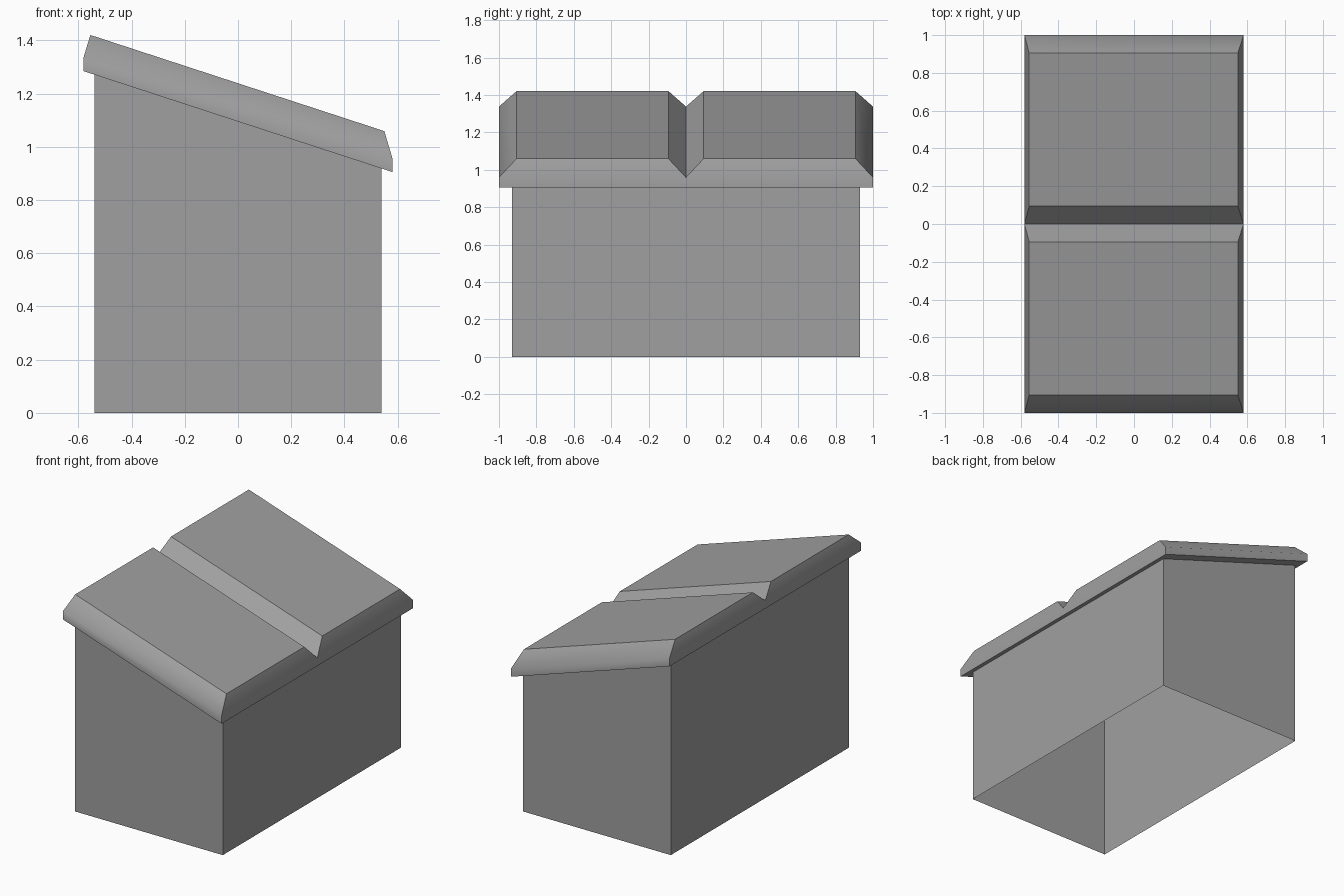
import bpy, bmesh

cube = bpy.data.objects.get("Cube")
if cube:
    bpy.data.objects.remove(cube, do_unlink=True)

SLOPE = -0.327   # roof falls towards +x
EAVES = 1.095    # underside height at x = 0

grey = bpy.data.materials.new("plain_grey")
grey.use_nodes = True
colour = (0.35, 0.35, 0.35, 1)
grey.diffuse_color = colour
grey.node_tree.nodes["Principled BSDF"].inputs["Base Color"].default_value = colour


def ring(bm, x0, x1, y0, y1, height, slope=SLOPE):
    """Rectangle of vertices lying on a plane that slopes along x."""
    corners = [(x0, y0), (x1, y0), (x1, y1), (x0, y1)]
    return [bm.verts.new((x, y, height + slope * x)) for x, y in corners]


def bridge(bm, low, high, skip=()):
    """Join two rings with four side faces."""
    for i in range(4):
        if i not in skip:
            j = (i + 1) % 4
            bm.faces.new((low[i], low[j], high[j], high[i]))


def finish(bm, name):
    mesh = bpy.data.meshes.new(name)
    bm.to_mesh(mesh)
    bm.free()
    mesh.materials.append(grey)
    obj = bpy.data.objects.new(name, mesh)
    bpy.context.collection.objects.link(obj)


# Walls: a thin shell, open below, with a sloping top edge
bm = bmesh.new()
floor = ring(bm, -0.54, 0.54, -0.93, 0.93, 0, slope=0)
head = ring(bm, -0.54, 0.54, -0.93, 0.93, EAVES)
bridge(bm, floor, head)
finish(bm, "walls")

# Roof: two bevelled slabs that meet in a V-shaped groove
for name, y0, y1, inner_side in (("front_roof_slab", -1, 0, 2), ("back_roof_slab", 0, 1, 0)):
    bm = bmesh.new()
    under = ring(bm, -0.58, 0.58, y0, y1, EAVES)
    rim = ring(bm, -0.58, 0.58, y0, y1, 1.148)
    top = ring(bm, -0.555, 0.55, y0 + 0.094, y1 - 0.094, 1.239)
    bridge(bm, under, rim, skip=(inner_side,))
    bridge(bm, rim, top)
    bm.faces.new(top)
    bm.faces.new(under[::-1])
    # Only the rim is soft; every other edge stays crisp
    for face in bm.faces:
        face.smooth = True
    for edge in bm.edges:
        edge.smooth = all(v in rim for v in edge.verts)
    finish(bm, name)
